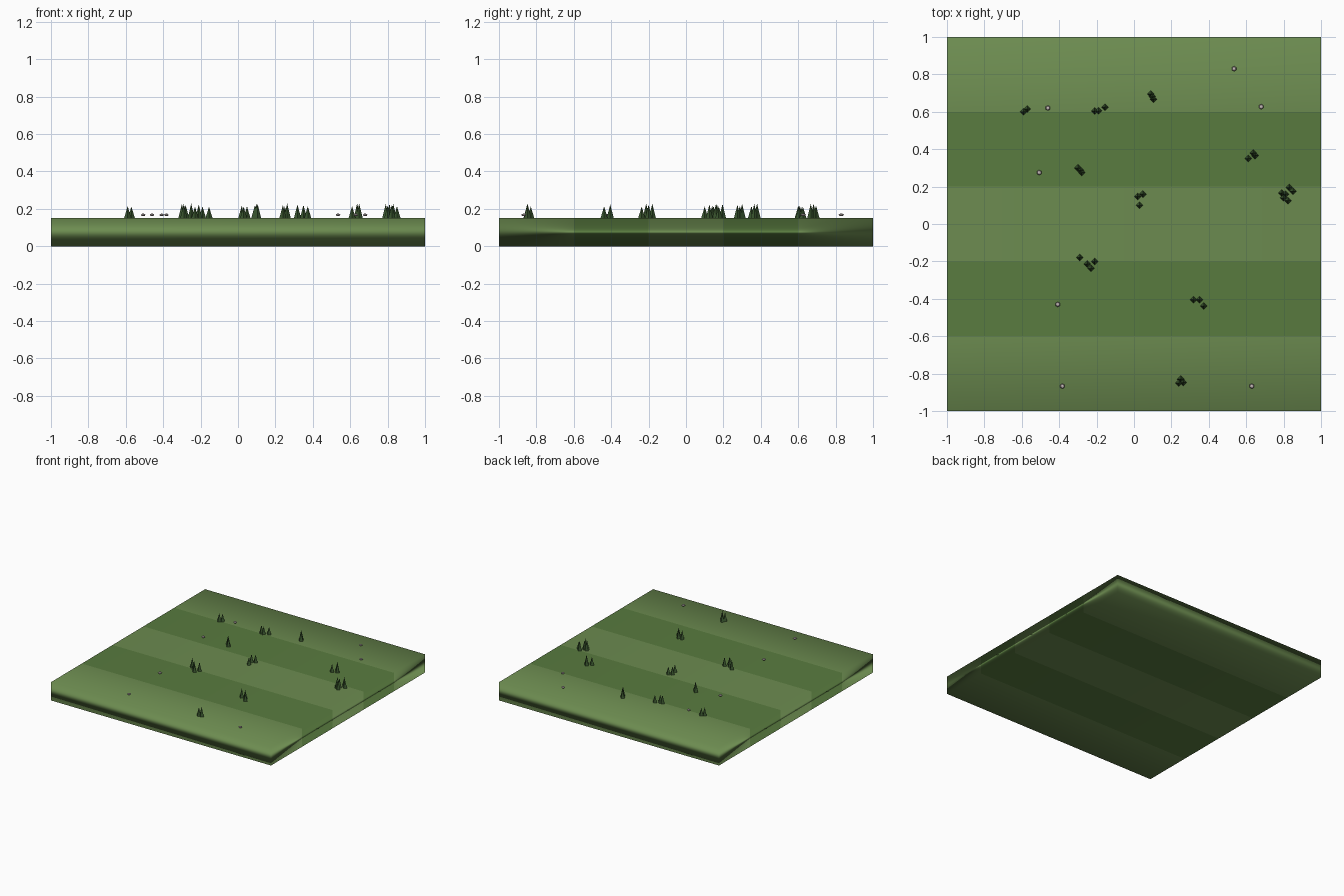
import bpy, bmesh, random
from mathutils import Matrix

if "Cube" in bpy.data.objects:
    bpy.data.objects.remove(bpy.data.objects["Cube"])
random.seed(4)
TOP = 0.15

def material(name, rgb):
    m = bpy.data.materials.new(name)
    m.diffuse_color = (*rgb, 1)
    m.use_nodes = True
    m.node_tree.nodes["Principled BSDF"].inputs["Base Color"].default_value = m.diffuse_color
    return m

def make_object(name, bm, mats):
    me = bpy.data.meshes.new(name)
    bm.to_mesh(me)
    bm.free()
    ob = bpy.data.objects.new(name, me)
    bpy.context.collection.objects.link(ob)
    for m in mats:
        me.materials.append(m)
    return ob

light = material("light_grass", (0.15, 0.26, 0.08))
dark = material("dark_grass", (0.10, 0.20, 0.05))
blade = material("blade_green", (0.045, 0.10, 0.03))
petal = material("pebble_pale", (0.55, 0.48, 0.47))

# Lawn slab cut into five mown stripes, softly shaded over its edges
bm = bmesh.new()
bmesh.ops.create_cube(bm, size=1, matrix=Matrix.Translation((0, 0, TOP / 2)) @ Matrix.Diagonal((2, 2, TOP, 1)))
for y in (-0.6, -0.2, 0.2, 0.6):
    bmesh.ops.bisect_plane(bm, geom=bm.verts[:] + bm.edges[:] + bm.faces[:], plane_co=(0, y, 0), plane_no=(0, 1, 0))
for f in bm.faces:
    f.smooth = True
    stripe = min(4, int((f.calc_center_median().y + 1) / 0.4))
    f.material_index = stripe % 2
lawn = make_object("lawn_slab", bm, [light, dark])
wn = lawn.modifiers.new("weighted", 'WEIGHTED_NORMAL')
wn.mode = 'FACE_AREA'
wn.weight = 50

# Grass tufts: clusters of four-sided spikes
tufts = [
    [(-.59, .60), (-.57, .615)],
    [(-.21, .605), (-.19, .605), (-.155, .625)],
    [(.09, .695), (.098, .682), (.105, .667)],
    [(-.30, .30), (-.287, .288), (-.28, .275)],
    [(.02, .147), (.048, .16), (.03, .10)],
    [(.61, .35), (.637, .38), (.648, .365)],
    [(.79, .165), (.83, .195), (.85, .175), (.80, .14), (.823, .125), (.81, .16)],
    [(-.29, -.18), (-.25, -.213), (-.23, -.237), (-.21, -.20)],
    [(.318, -.405), (.35, -.405), (.373, -.438)],
    [(.24, -.85), (.25, -.83), (.263, -.847)],
]
for i, spikes in enumerate(tufts):
    bm = bmesh.new()
    for x, y in spikes:
        h = random.uniform(0.06, 0.08)
        bmesh.ops.create_cone(bm, cap_ends=True, segments=4, radius1=0.019, radius2=0, depth=h,
                              matrix=Matrix.Translation((x, y, TOP + h / 2)))
    make_object(f"grass_tuft_{i + 1}", bm, [blade])

# Small pale flattened pebbles just above the lawn
for i, (x, y) in enumerate([(.535, .83), (.68, .627), (-.46, .62), (-.507, .275),
                            (-.408, -.43), (-.383, -.867), (.63, -.867)]):
    bm = bmesh.new()
    bmesh.ops.create_uvsphere(bm, u_segments=6, v_segments=4, radius=0.014,
                              matrix=Matrix.Translation((x, y, 0.168)) @ Matrix.Diagonal((1, 1, 0.5, 1)))
    make_object(f"pebble_{i + 1}", bm, [petal])
